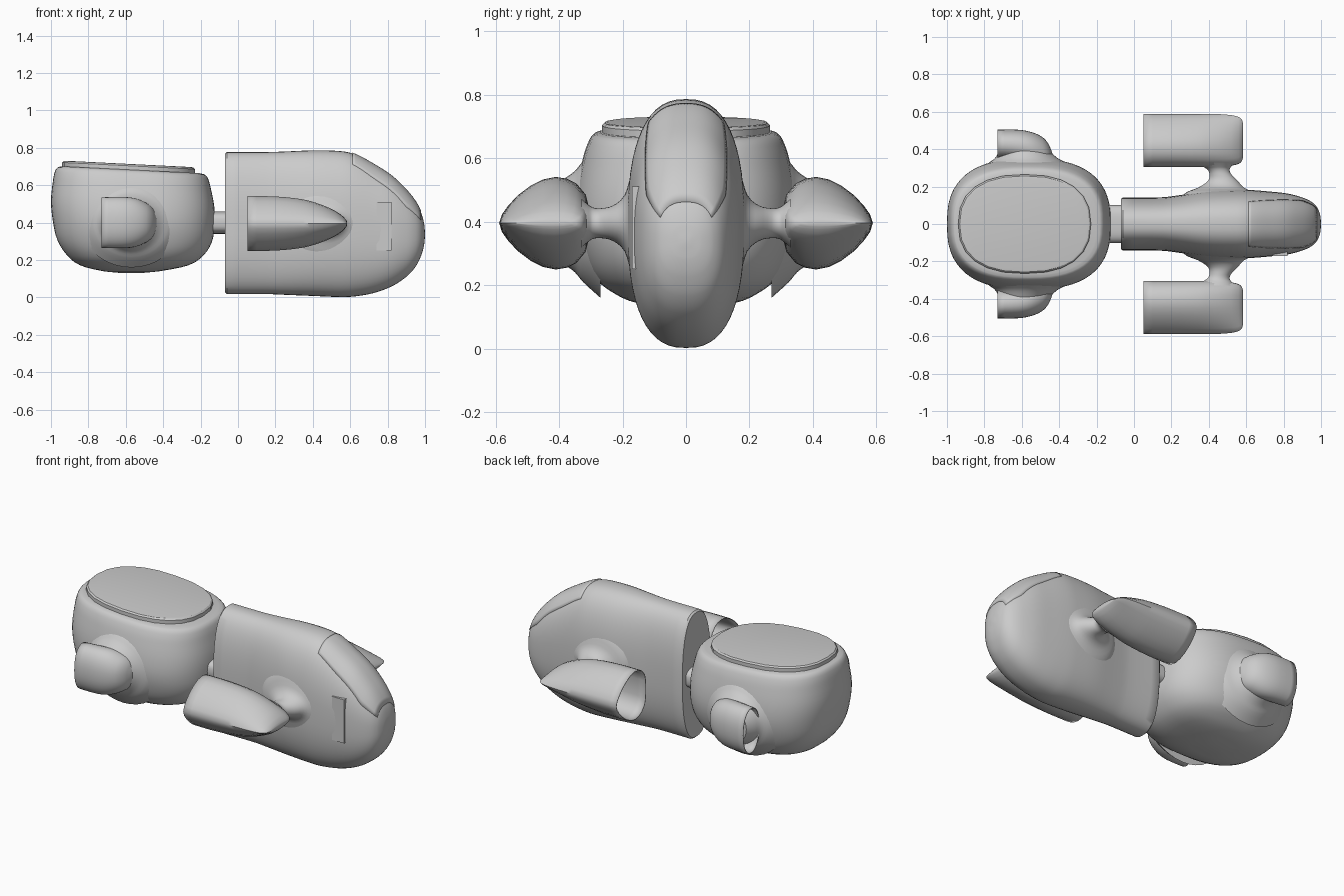
import bpy, bmesh, math
from mathutils import Vector

if "Cube" in bpy.data.objects:
    bpy.data.objects.remove(bpy.data.objects["Cube"])


def sellipse(ca, cb, ra, rb, n=2.0, count=48):
    """Superellipse outline as (a, b) pairs."""
    pts = []
    for i in range(count):
        t = 2 * math.pi * i / count
        c, s = math.cos(t), math.sin(t)
        pts.append((ca + ra * math.copysign(abs(c) ** (2 / n), c),
                    cb + rb * math.copysign(abs(s) ** (2 / n), s)))
    return pts


def loft(name, rings, caps=(True, True), closed=True, angle=40, mirror=False, shell=0):
    """Skin a list of rings of points into one smooth object."""
    bm = bmesh.new()
    vr = [[bm.verts.new(p) for p in r] for r in rings]
    n = len(vr[0])
    for a, b in zip(vr, vr[1:]):
        for i in range(n if closed else n - 1):
            j = (i + 1) % n
            bm.faces.new((a[i], a[j], b[j], b[i]))
    if caps[0]:
        bm.faces.new(vr[0])
    if caps[1]:
        bm.faces.new(vr[-1])
    bmesh.ops.recalc_face_normals(bm, faces=bm.faces)
    me = bpy.data.meshes.new(name)
    bm.to_mesh(me)
    bm.free()
    ob = bpy.data.objects.new(name, me)
    bpy.context.collection.objects.link(ob)
    bpy.ops.object.select_all(action='DESELECT')
    ob.select_set(True)
    bpy.context.view_layer.objects.active = ob
    bpy.ops.object.shade_smooth_by_angle(angle=math.radians(angle))
    if shell:
        m = ob.modifiers.new("shell", 'SOLIDIFY')
        m.thickness = shell
        m.offset = -1
    if mirror:
        m = ob.modifiers.new("mirror", 'MIRROR')
        m.use_axis = (False, True, False)
        m.use_clip = False
    return ob


def sample(table, x):
    """Smooth (cubic Hermite) interpolation of a table keyed by its first column."""
    k = 0
    while k < len(table) - 2 and x > table[k + 1][0]:
        k += 1
    p, q = table[k], table[k + 1]
    o, r = table[max(k - 1, 0)], table[min(k + 2, len(table) - 1)]
    h = q[0] - p[0]
    t = (x - p[0]) / h
    out = []
    for c in range(1, len(p)):
        m0 = (q[c] - o[c]) / (q[0] - o[0]) * h
        m1 = (r[c] - p[c]) / (r[0] - p[0]) * h
        out.append((2*t**3 - 3*t**2 + 1) * p[c] + (t**3 - 2*t**2 + t) * m0
                   + (3*t**2 - 2*t**3) * q[c] + (t**3 - t**2) * m1)
    return out


def steps(table, per=4):
    xs = [a[0] + (b[0] - a[0]) * i / per for a, b in zip(table, table[1:]) for i in range(per)]
    return xs + [table[-1][0]]


# Front body: x, top z, bottom z, half width
HULL = [(-.06, .777, .018, .142), (.15, .777, .018, .143), (.25, .78, .014, .155),
        (.4, .786, .008, .178), (.55, .782, .002, .184), (.62, .766, .005, .182),
        (.72, .713, .022, .174), (.82, .648, .058, .163), (.90, .572, .11, .142),
        (.95, .508, .165, .118), (.98, .45, .225, .088), (.995, .395, .28, .05),
        (1.0, .345, .33, .01)]
N = 2.5


def hull_ring(x, zt, zb, w):
    return [(x, a, b) for a, b in sellipse(0, (zt + zb) / 2, w, (zt - zb) / 2, N, 56)]


rings = [hull_ring(-.07, .768, .027, .134)]
rings += [hull_ring(x, *sample(HULL, x)) for x in steps(HULL)]
loft("front_body", rings)

# Windshield: thin panel that follows the nose
rings = []
for i in range(25):
    x = .61 + (.976 - .61) * i / 24
    zt, zb, w = sample(HULL, x)
    half = min(.12 + .01 * math.sin(math.pi * i / 24), .88 * w)
    row = []
    for k in range(25):
        y = half * (k / 12 - 1)
        z = (zt + zb) / 2 + (zt - zb) / 2 * (1 - (abs(y) / w) ** N) ** (1 / N)
        row.append(Vector((x, y, z)) + Vector((.003, 0, .004)))
    rings.append(row)
loft("windshield", rings, caps=(False, False), closed=False, shell=.012)

# Side hatch on the front side only
bpy.ops.mesh.primitive_cube_add(size=1, location=(.78, -.155, .38))
hatch = bpy.context.object
hatch.name = "side_hatch"
hatch.scale = (.08, .03, .26)

# Joint between the two bodies
loft("joint", [[(x, a, b) for a, b in sellipse(0, .4, .102, .06, 3, 32)] for x in (-.15, -.05)])


# Rear body: z, min x, max x, half width; its top tilts down toward the joint
def tilt(x, y, z):
    f = min(max((z - .2) / .45, 0), 1)
    return (x, y, z - .05 * f * (x + .57))


TUB = [(.13, -.62, -.52, .03), (.14, -.72, -.42, .14), (.17, -.84, -.27, .22),
       (.22, -.91, -.19, .285), (.30, -.965, -.14, .325), (.40, -.99, -.125, .348),
       (.50, -1.0, -.127, .345), (.60, -.99, -.145, .325), (.65, -.98, -.158, .308),
       (.675, -.965, -.175, .29), (.682, -.945, -.2, .27)]
rings = []
for z in steps(TUB, 3):
    x0, x1, w = sample(TUB, z)
    rings.append([tilt(a, b, z) for a, b in sellipse((x0 + x1) / 2, 0, (x1 - x0) / 2, w, 2.6, 56)])
loft("rear_body", rings)

# Faceted lid on the rear body
rings = []
for z, inset in ((.66, 0), (.703, 0), (.711, .008), (.713, .02)):
    rings.append([tilt(a, b, z) for a, b in
                  sellipse(-.585, 0, .355 - inset, .265 - inset, 2.4, 24)])
loft("lid", rings, angle=25)

# Front side pods: teardrop section, open at the back
half = [(.305, 0), (.306, .05), (.316, .09), (.345, .125), (.375, .14), (.41, .146),
        (.45, .138), (.49, .118), (.53, .088), (.56, .056), (.58, .028), (.589, 0)]
section = half + [(y, -z) for y, z in half[-2:0:-1]]
TAPER = [(.05, 1, 1), (.2, 1, .99), (.35, 1, .88), (.45, .99, .68), (.52, .95, .46),
         (.56, .88, .27), (.578, .76, .13), (.584, .6, .05)]
rings = []
for x in steps(TAPER, 3):
    sy, sz = sample(TAPER, x)
    rings.append([(x, .447 + (y - .447) * sy, .395 + z * sz) for y, z in section])
loft("front_pod", rings, caps=(False, True), mirror=True, shell=.005)

# Flared struts: y, centre x, half x, half z
STRUT = [(.14, .46, .21, .22), (.172, .46, .175, .155), (.193, .465, .125, .09),
         (.23, .475, .08, .056), (.27, .46, .057, .047), (.295, .45, .062, .05),
         (.312, .44, .085, .062), (.33, .43, .11, .078)]
rings = []
for y in steps(STRUT, 3):
    cx, rx, rz = sample(STRUT, y)
    rings.append([(a, y, b) for a, b in sellipse(cx, .395, rx, rz, 2, 32)])
loft("strut", rings, mirror=True)

# Rear side pods: x, centre y, half y, half z, open at the back
POD = [(-.73, .427, .077, .135), (-.62, .42, .084, .137), (-.55, .405, .087, .13),
       (-.49, .38, .085, .105), (-.455, .36, .065, .075), (-.435, .345, .03, .03)]
rings = []
for x in steps(POD, 3):
    cy, ry, rz = sample(POD, x)
    rings.append([(x, a, b) for a, b in sellipse(cy, .4, ry, rz, 2.2, 36)])
loft("rear_pod", rings, caps=(False, True), mirror=True, shell=.005)

# Fillets where the rear pods meet the body
FILLET = [(.27, -.57, .27, .24), (.325, -.57, .21, .19), (.35, -.575, .17, .16),
          (.385, -.585, .14, .135), (.43, -.59, .11, .11)]
rings = []
for y in steps(FILLET, 3):
    cx, rx, rz = sample(FILLET, y)
    rings.append([(a, y, b) for a, b in sellipse(cx, .4, rx, rz, 2, 36)])
loft("pod_fillet", rings, mirror=True)
